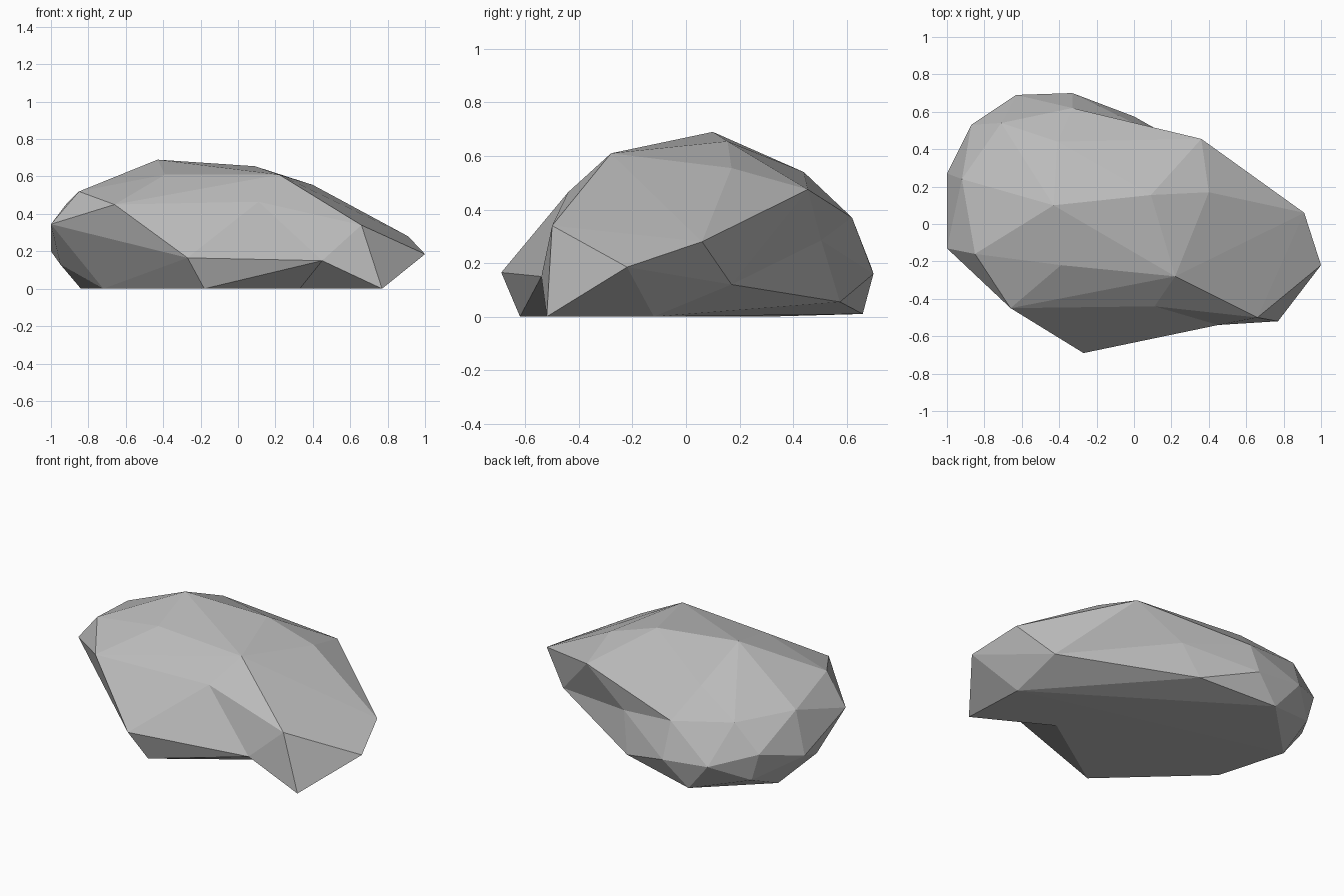
import bpy
import bmesh

old = bpy.data.objects.get("Cube")
if old:
    bpy.data.objects.remove(old, do_unlink=True)

# Corners of the boulder, grouped from the ground up
ground = {
    "front_foot": (-.18, -.62, 0), "toe": (.77, -.52, 0), "right_foot": (.75, -.12, 0),
    "back_foot": (-.48, .66, .01), "left_foot": (-.84, .3, 0), "left_heel": (-.72, -.12, 0),
}
belt = {
    "front_nose": (-.27, -.69, .165), "right_tip": (1, -.22, .185), "right_tuck": (.72, .17, .12),
    "back_tuck": (0, .575, .055), "back_tip": (-.33, .7, .16), "back_left": (-.63, .69, .19),
    "left_back_low": (-.82, .53, .1), "left_back": (-.87, .53, .27), "left_tip": (-1, .27, .2),
    "left_low": (-.95, .08, .13), "left_front": (-1, -.13, .345),
}
shoulder = {
    "front_left": (-.66, -.45, .45), "front_mid": (.11, -.44, .465), "front_right": (.66, -.5, .34),
    "right_back": (.91, .06, .28), "back_right": (.36, .455, .475), "back_mid": (-.33, .62, .37),
    "back_slope": (-.71, .54, .43), "left_slope": (-.92, .24, .45), "left_top": (-.85, -.16, .52),
}
crown = {
    "brow_left": (-.39, -.22, .61), "brow_right": (.22, -.28, .61), "peak": (-.43, .1, .69),
    "ridge": (.09, .155, .655), "ridge_end": (.4, .17, .555), "back_crown": (-.41, .44, .54),
}

# Convex body of the boulder
bm = bmesh.new()
corner = {}
for level in (ground, belt, shoulder, crown):
    for name, co in level.items():
        corner[name] = bm.verts.new(co)
bmesh.ops.convex_hull(bm, input=bm.verts[:])


def dent(name, co, rim):
    """Replace the faces spanned by the rim corners with a fan to a sunken corner."""
    rim_verts = {corner[n] for n in rim.split()}
    patch = [f for f in bm.faces if set(f.verts) <= rim_verts]
    edges = {e for f in patch for e in f.edges}
    border = [e for e in edges if sum(f in patch for f in e.link_faces) == 1]
    pairs = [tuple(e.verts) for e in border]
    bmesh.ops.delete(bm, geom=patch, context='FACES_ONLY')
    corner[name] = bm.verts.new(co)
    for a, b in pairs:
        bm.faces.new((a, b, corner[name]))
    loose = [e for e in edges if e.is_valid and not e.link_faces]
    bmesh.ops.delete(bm, geom=loose, context='EDGES_FACES')


# Hollow at the front, notch beneath it, and hollow at the back
dent("front_hollow", (.45, -.54, .15), "front_nose front_mid front_right toe front_foot")
dent("notch", (.33, -.28, 0), "front_hollow toe front_foot right_foot left_foot left_heel")
dent("back_hollow", (.07, .505, .285), "back_right back_mid back_tip back_tuck right_tuck")

bmesh.ops.delete(bm, geom=[v for v in bm.verts if not v.link_faces], context='VERTS')
bmesh.ops.recalc_face_normals(bm, faces=bm.faces[:])

mesh = bpy.data.meshes.new("boulder")
bm.to_mesh(mesh)
bm.free()
boulder = bpy.data.objects.new("boulder", mesh)
bpy.context.collection.objects.link(boulder)

# Plain grey stone
stone = bpy.data.materials.new("grey_stone")
stone.use_nodes = True
grey = (.5, .5, .5, 1)
stone.diffuse_color = grey
for node in stone.node_tree.nodes:
    if node.type == 'BSDF_PRINCIPLED':
        node.inputs["Base Color"].default_value = grey
        node.inputs["Roughness"].default_value = .9
mesh.materials.append(stone)
